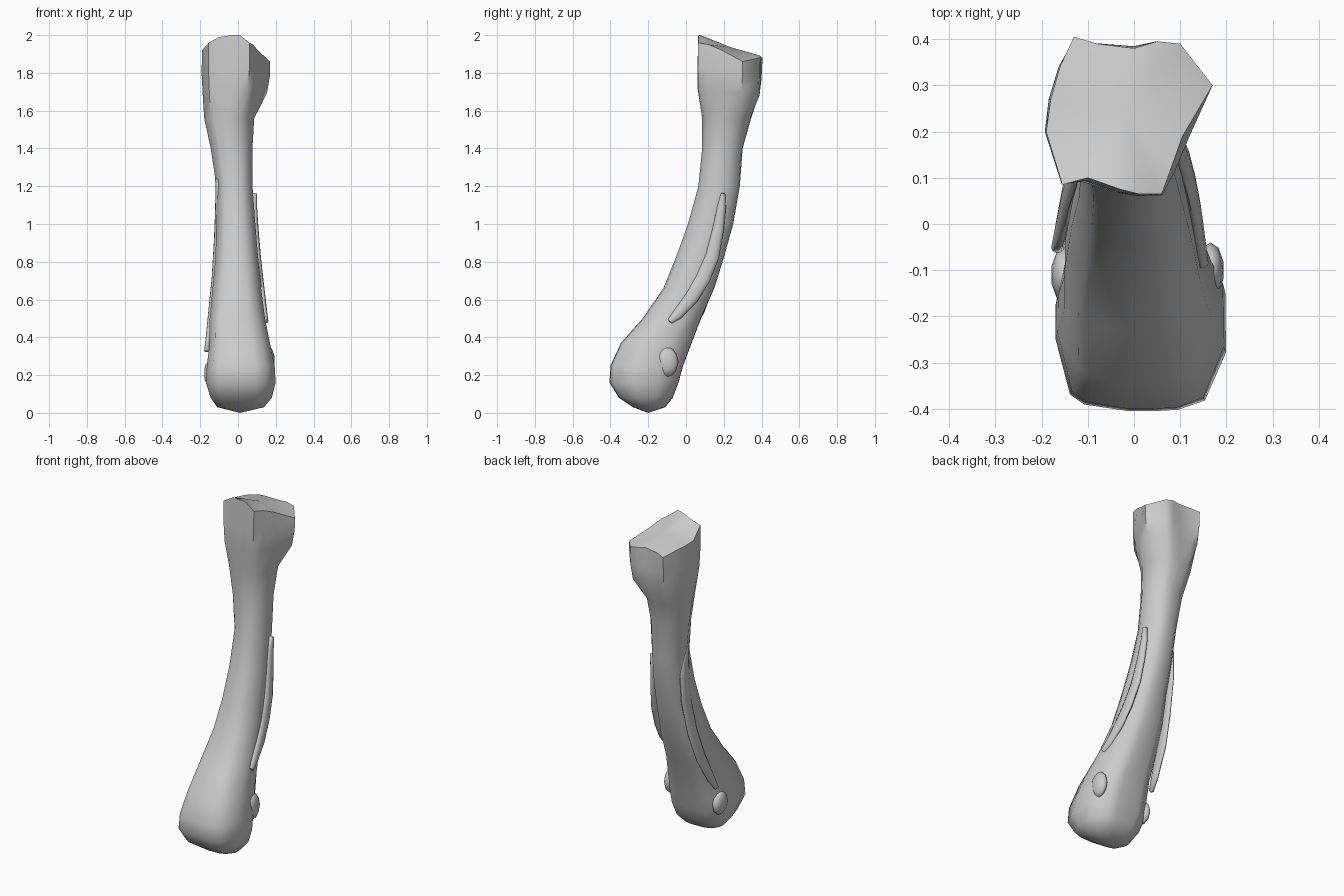
import bpy, bmesh, math
from mathutils import Vector

if "Cube" in bpy.data.objects:
    bpy.data.objects.remove(bpy.data.objects["Cube"])


def loft(name, rings, tips, angle):
    """Skin closed rings (bottom to top) and close both ends on tip points."""
    bm = bmesh.new()
    rows = [[bm.verts.new(p) for p in r] for r in rings]
    n = len(rows[0])
    for a, b in zip(rows, rows[1:]):
        for i in range(n):
            j = (i + 1) % n
            bm.faces.new((a[i], a[j], b[j], b[i]))
    low, high = (bm.verts.new(t) for t in tips)
    for i in range(n):
        j = (i + 1) % n
        bm.faces.new((low, rows[0][j], rows[0][i]))
        bm.faces.new((high, rows[-1][i], rows[-1][j]))
    bmesh.ops.recalc_face_normals(bm, faces=bm.faces[:])
    return finish(bm, name, angle)


def finish(bm, name, angle):
    me = bpy.data.meshes.new(name)
    bm.to_mesh(me)
    bm.free()
    ob = bpy.data.objects.new(name, me)
    bpy.context.collection.objects.link(ob)
    bpy.ops.object.select_all(action='DESELECT')
    ob.select_set(True)
    bpy.context.view_layer.objects.active = ob
    bpy.ops.object.shade_smooth_by_angle(angle=math.radians(angle))
    return ob


# Irregular rim of the upper joint face
rim = [(.06, .065, 1.96), (.08, .12, 1.95), (.105, .19, 1.92), (.17, .30, 1.86),
       (.10, .39, 1.88), (.05, .395, 1.89), (0, .38, 1.895), (-.08, .39, 1.89),
       (-.13, .405, 1.88), (-.16, .34, 1.90), (-.18, .27, 1.91), (-.19, .2, 1.92),
       (-.155, .085, 1.96), (-.10, .10, 1.99), (-.03, .075, 2.0), (.01, .065, 2.0)]
head = [(x, y) for x, y, z in rim]
angles = [math.atan2((y - .225) / .18, (x + .01) / .18) for x, y in head]


def section(z, x0, x1, y0, y1, power, slope=0.0):
    """Rounded cross-section fitted to the given extents."""
    pts = []
    for a in angles:
        c, s = math.cos(a), math.sin(a)
        r = (abs(c) ** power + abs(s) ** power) ** (-1 / power)
        pts.append(((x0 + x1) / 2 + r * c * (x1 - x0) / 2,
                    (y0 + y1) / 2 + r * s * (y1 - y0) / 2,
                    z + slope * r * s))
    return pts


# Shaft stations: height, left, right, front, back, squareness
stations = [
    (.03, -.11, .14, -.28, -.11, 2.6), (.08, -.145, .18, -.355, -.07, 3.2),
    (.16, -.17, .20, -.405, -.04, 3.4), (.25, -.165, .195, -.40, -.015, 3.4),
    (.37, -.15, .17, -.345, .03, 3.2), (.50, -.15, .145, -.23, .08, 2.8),
    (.66, -.135, .125, -.12, .15, 2.5), (.82, -.12, .11, -.055, .20, 2.3),
    (1.0, -.115, .095, .01, .25, 2.2), (1.2, -.115, .08, .065, .285, 2.2),
    (1.4, -.145, .08, .085, .30, 2.2), (1.56, -.18, .09, .085, .345, 2.2)]
rings = [section(*s) for s in stations]

# Flaring neck: blend the rounded section into the rim shape
for z, ext, k, tilt in ((1.70, (-.185, .135, .055, .385), .6, -.02),
                        (1.80, (-.205, .175, .043, .402), .8, -.03)):
    rings.append([(p[0] * (1 - k) + q[0] * k, p[1] * (1 - k) + q[1] * k, p[2])
                  for p, q in zip(section(z, *ext, 2.5, tilt), head)])
rings.append(rim)
loft("bone_shaft", rings, ((.01, -.2, 0), (-.02, .24, 1.935)), 50)


def scar(name, path, depth):
    """Long flat raised strip following the side of the shaft."""
    pts = [Vector(p[:3]) for p in path]
    out = []
    for i, p in enumerate(pts):
        t = pts[min(i + 1, len(pts) - 1)] - pts[max(i - 1, 0)]
        across = Vector((0, -t.z, t.y)).normalized()
        w = path[i][3]
        out.append([p + across * w * math.cos(a) + Vector((depth * math.sin(a), 0, 0))
                    for a in (k * math.tau / 12 for k in range(12))])
    return loft(name, out, (pts[0] * 1.08 - pts[1] * .08, pts[-1] * 1.08 - pts[-2] * .08), 60)


# Muscle attachment strips: x, y, z, half width
scar("right_attachment_strip", [
    (.145, -.085, .485, .015), (.14, -.045, .52, .028), (.13, .03, .61, .036),
    (.118, .09, .71, .038), (.105, .14, .83, .036), (.093, .17, .97, .03),
    (.085, .188, 1.09, .023), (.085, .197, 1.16, .012)], .016)
scar("left_attachment_strip", [
    (-.165, -.05, .33, .015), (-.157, -.01, .40, .028), (-.142, .065, .55, .037),
    (-.125, .12, .72, .04), (-.113, .16, .92, .042), (-.107, .17, 1.08, .038),
    (-.105, .155, 1.19, .028), (-.107, .145, 1.24, .014)], .014)


# Small knobs on both sides of the lower joint
for name, loc, size in (("right_knob", (.165, -.10, .27), (.03, .06, .08)),
                        ("left_knob", (-.15, -.11, .21), (.03, .06, .07))):
    bm = bmesh.new()
    bmesh.ops.create_icosphere(bm, subdivisions=2, radius=1)
    for v in bm.verts:
        v.co = Vector(loc) + Vector(a * b for a, b in zip(v.co, size))
    finish(bm, name, 60)
